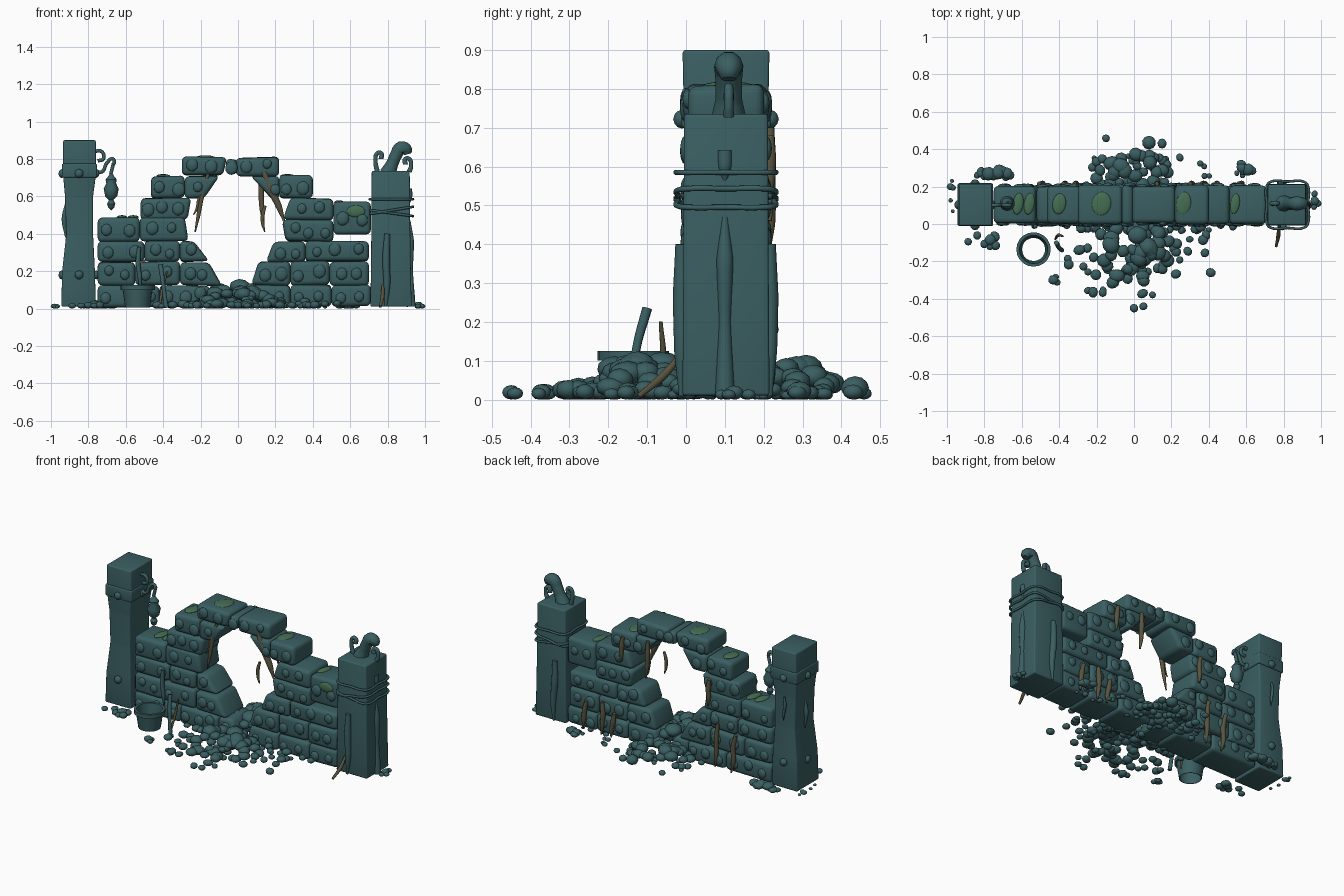
import bpy, bmesh, math, random
from mathutils import Matrix

random.seed(7)
cube = bpy.data.objects.get("Cube")
if cube:
    bpy.data.objects.remove(cube, do_unlink=True)


def material(name, rgb):
    mat = bpy.data.materials.new(name)
    mat.use_nodes = True
    color = (*rgb, 1)
    mat.diffuse_color = color
    mat.node_tree.nodes["Principled BSDF"].inputs["Base Color"].default_value = color
    return mat


STONE = material("teal stone", (.043, .114, .122))
MOSS = material("moss green", (.06, .155, .085))
VINE = material("dry brown vine", (.1, .088, .05))
MID_Y = .103
HALF = .103


def finish(name, bm, mat, bevel=0):
    """Turn a bmesh into a named object."""
    if bevel:
        bmesh.ops.bevel(bm, geom=bm.edges[:], offset=bevel, segments=3,
                        profile=.5, affect='EDGES', clamp_overlap=True)
    bmesh.ops.recalc_face_normals(bm, faces=bm.faces[:])
    mesh = bpy.data.meshes.new(name)
    bm.to_mesh(mesh)
    bm.free()
    mesh.materials.append(mat)
    obj = bpy.data.objects.new(name, mesh)
    bpy.context.collection.objects.link(obj)


def blob(bm, center, size, detail=2, turn=0):
    """Add a flattened ball to a bmesh."""
    matrix = (Matrix.Translation(center) @ Matrix.Rotation(turn, 4, 'Z')
              @ Matrix.Diagonal((*size, 1)))
    bmesh.ops.create_icosphere(bm, subdivisions=detail, radius=1, matrix=matrix)


def tube(name, points, radii, mat=STONE, cyclic=False):
    """Sweep a round section with changing radius along a soft path."""
    curve = bpy.data.curves.new(name, 'CURVE')
    curve.dimensions = '3D'
    curve.bevel_depth = 1
    curve.bevel_resolution = 3
    curve.resolution_u = 6
    curve.use_fill_caps = True
    spline = curve.splines.new('BEZIER')
    spline.bezier_points.add(len(points) - 1)
    spline.use_cyclic_u = cyclic
    for i, (bp, p) in enumerate(zip(spline.bezier_points, points)):
        bp.co = p
        bp.handle_left_type = bp.handle_right_type = 'AUTO'
        bp.radius = radii[i] if len(radii) > 1 else radii[0]
    obj = bpy.data.objects.new(name, curve)
    obj.data.materials.append(mat)
    bpy.context.collection.objects.link(obj)
    bpy.ops.object.select_all(action='DESELECT')
    obj.select_set(True)
    bpy.context.view_layer.objects.active = obj
    bpy.ops.object.convert(target='MESH')


def strand(name, x, y, top, bottom, thick, lean=0, mat=VINE):
    """Hanging or climbing tapered strand with a little wobble."""
    pts = [(x + lean * t + random.uniform(-.008, .008), y, top + (bottom - top) * t)
           for t in (0, .35, .7, 1)]
    tube(name, pts, [thick * .7, thick, thick * .85, thick * .3], mat)


def lathe(name, profile, center):
    bm = bmesh.new()
    verts = [bm.verts.new((r, 0, z)) for r, z in profile]
    edges = [bm.edges.new(pair) for pair in zip(verts, verts[1:])]
    bmesh.ops.spin(bm, geom=verts + edges, cent=(0, 0, 0), axis=(0, 0, 1),
                   angle=math.tau, steps=20, use_duplicate=False)
    bmesh.ops.remove_doubles(bm, verts=bm.verts[:], dist=.0005)
    bmesh.ops.translate(bm, verts=bm.verts[:], vec=center)
    finish(name, bm, STONE)


# Wall courses: bottom, top, block edges, slope at the broken end
courses = [
    (.01, .125, (-.75, -.42, -.15, .0), .05), (.01, .125, (.05, .28, .5, .71), .03),
    (.125, .25, (-.75, -.55, -.31, -.085), .07), (.125, .25, (.07, .28, .49, .7), .04),
    (.25, .36, (-.75, -.5, -.31, -.155), .08), (.25, .36, (.15, .36, .7), .04),
    (.36, .49, (-.75, -.525, -.265), .02), (.36, .475, (.235, .51), -.02),
    (.475, .59, (-.52, -.25), -.02), (.475, .59, (.24, .51), .04), (.4, .57, (.51, .71), 0),
    (.59, .71, (-.465, -.285, -.1), -.08), (.59, .71, (.07, .22, .4), -.11),
    (.71, .81, (-.3, -.06), -.02), (.72, .8, (-.065, -.005), 0), (.71, .81, (-.01, .22), 0),
]
studs = bmesh.new()
for low, high, ends, slope in courses:
    gap = min(ends, key=abs)
    away = math.copysign(abs(slope), sum(ends))
    for x0, x1 in zip(ends, ends[1:]):
        bm = bmesh.new()
        bmesh.ops.create_cube(bm, size=2)
        depth = HALF + random.uniform(-.006, .002)
        for v in bm.verts:
            up = v.co.z > 0
            x = x1 if v.co.x > 0 else x0
            if x == gap and slope and up == (slope > 0):
                x += away
            v.co = (x, MID_Y + v.co.y * depth,
                    (high if up else low) + random.uniform(-.006, .005))
        finish("wall_block", bm, STONE, .024)
        # Round studs on both faces, kept off the sloping ends
        a, b = (x + away * .8 if x == gap else x for x in (x0, x1))
        count = round((b - a) / .1)
        for i in range(count):
            for side in (-1, 1):
                r = random.uniform(.024, .035)
                x = a + (b - a) * (i + .5) / count + random.uniform(-.015, .015)
                z = (low + high) / 2 + random.uniform(-.015, .015)
                blob(studs, (x, MID_Y + side * depth, z), (r, .014, r * 1.1))


# Square pillars lofted through sections: height, left side, right side, half depth
def pillar(name, sections):
    bm = bmesh.new()
    rings = []
    for z, x0, x1, half in sections:
        rings.append([bm.verts.new((x, MID_Y + y, z)) for x, y in
                      ((x0, -half), (x1, -half), (x1, half), (x0, half))])
    for a, b in zip(rings, rings[1:]):
        for i in range(4):
            j = (i + 1) % 4
            bm.faces.new((a[i], a[j], b[j], b[i]))
    bm.faces.new(rings[0])
    bm.faces.new(rings[-1])
    finish(name, bm, STONE, .008)


pillar("tall_pillar", [(.01, -.945, -.76, .112), (.2, -.94, -.765, .11), (.4, -.918, -.775, .1),
                       (.6, -.925, -.775, .1), (.71, -.935, -.76, .108), (.9, -.935, -.76, .112)])
pillar("pillar_band", [(.7, -.942, -.754, .115), (.775, -.942, -.754, .115)])
pillar("short_pillar", [(.01, .708, .928, .112), (.3, .712, .922, .11), (.735, .715, .918, .108)])

# One bolt on each face of the tall pillar, at two heights
for z in (.18, .722):
    for side in (-1, 1):
        blob(studs, (-.85, MID_Y + side * .114, z), (.024, .022, .024))
        blob(studs, (-.85 + side * .092, MID_Y, z), (.018, .024, .024))
finish("round_studs", studs, STONE)

# Wires wrapped round the short pillar
for z, tilt in ((.585, .0), (.525, .06), (.51, -.05)):
    loop = [(.82 + .11 * a, MID_Y + .124 * b, z + tilt * .3 * a) for a, b in
            ((-1, 0), (-1, -.8), (-.85, -.97), (0, -1), (.85, -.97), (1, -.8), (1, 0),
             (1, .8), (.85, .97), (0, 1), (-.85, .97), (-1, .8))]
    tube("wire_loop", loop, [.007], cyclic=True)

# Bent finial and bar hooks on the short pillar
tube("bent_finial", [(.8, .11, .72), (.825, .11, .775), (.845, .11, .82), (.872, .11, .858),
                     (.9, .11, .85), (.907, .11, .825)], [.046, .034, .034, .038, .033, .02])
for x, top, turn in ((.745, .83, -1), (.915, .8, 1)):
    tube("bar_hook", [(x, .11, .73), (x + .01 * turn, .11, top - .04), (x, .11, top),
                      (x - .02 * turn, .11, top), (x - .02 * turn, .11, top - .03)],
         [.014, .012, .012, .012, .014])

# Lantern on a bracket and chain
tube("bracket", [(-.77, .1, .84), (-.73, .1, .84), (-.72, .1, .8), (-.75, .1, .79)], [.01])
tube("bracket_arm", [(-.77, .1, .74), (-.73, .1, .73), (-.7, .1, .78), (-.67, .1, .8),
                     (-.66, .1, .77)], [.01])
tube("lantern_chain", [(-.665, .11, .78), (-.68, .11, .72)], [.01])
lathe("lantern", [(0, .525), (.016, .54), (.022, .56), (.012, .58), (.032, .6), (.04, .64),
                  (.026, .67), (.03, .69), (.014, .71), (0, .735)], (-.678, .11, 0))

# Open bucket
lathe("bucket", [(.066, .005), (.08, .1), (.092, .1), (.092, .125), (.076, .125),
                 (.062, .005), (.066, .005)], (-.537, -.136, 0))

# Moss cushions on the blocks
moss = bmesh.new()
for x, z, rx, ry in ((-.175, .808, .052, .064), (.265, .708, .04, .064), (-.4, .708, .036, .056),
                     (-.62, .488, .028, .058), (-.56, .488, .028, .058), (.54, .568, .025, .055)):
    blob(moss, (x, .108, z), (rx, ry, .011), 3, -.15)
blob(moss, (.63, .003, .52), (.05, .012, .032), 3)
finish("moss_patches", moss, MOSS)

# Vines and roots: x, top, bottom, thickness, lean
FRONT, BACK = -.012, .216
for x, top, bottom, thick, lean in ((-.165, .72, .41, .013, -.06), (.14, .73, .47, .021, .1),
                                    (.14, .55, .41, .011, 0), (-.2, .62, .5, .009, -.03)):
    strand("hanging_vine", x, .015, top, bottom, thick, lean)
for x, top, bottom in ((.56, .2, .02), (.44, .22, .01), (.36, .17, .01), (-.38, .3, .02),
                       (-.5, .26, .01), (.12, .7, .46), (-.32, .57, .4), (.3, .68, .52)):
    strand("back_vine", x, BACK, top, bottom, .016, .02)
strand("wall_root", -.53, FRONT, .33, .1, .014, .01, STONE)
strand("pillar_root", .79, FRONT, .4, .01, .022, 0, STONE)
strand("pillar_root", .79, BACK, .4, .01, .022, 0, STONE)
strand("pillar_root", -.85, BACK, .6, .45, .01, 0, STONE)
tube("side_root", [(.915, .1, .47), (.92, .1, .36), (.92, .1, .2), (.925, .1, .01)],
     [.008, .022, .016, .026])
tube("side_thorn", [(.912, .1, .64), (.915, .1, .6), (.912, .1, .55)], [.02, .018, .003])
tube("outer_root", [(-.915, .1, .58), (-.93, .1, .48), (-.92, .1, .38)], [.005, .014, .005])

# Sticks leaning at the foot of the wall
tube("leaning_stick", [(-.415, -.1, .235), (-.4, -.128, .13), (-.385, -.14, .005)],
     [.013, .011, .012])
tube("leaning_twig", [(-.38, -.065, .2), (-.405, -.06, .1), (-.42, -.08, .005)],
     [.005, .009, .006], VINE)
tube("foot_twig", [(.775, 0, .13), (.772, -.06, .06), (.76, -.12, .01)], [.007, .011, .007], VINE)

# Rubble: heap through the breach and scattered stones
rubble = bmesh.new()


def stone(x, y, r, lift=0):
    size = [r * random.uniform(.85, 1.1), r * random.uniform(.85, 1.1), r * .72]
    blob(rubble, (x, y, size[2] + lift), size, 2, random.uniform(0, 3))


def heap(count, cx, cy, wide, long, height, big):
    for _ in range(count):
        a, d = random.uniform(0, math.tau), math.sqrt(random.random())
        stone(cx + wide * d * math.cos(a), cy + long * d * math.sin(a),
              random.uniform(.6, 1) * big * (1.15 - .4 * d), height * (1 - d * d))


heap(60, -.01, -.11, .25, .15, .06, .05)
heap(36, -.02, .1, .2, .13, .085, .052)
heap(40, -.02, .27, .22, .12, .055, .05)
heap(34, .0, -.13, .42, .19, 0, .038)
heap(12, 0, -.29, .24, .1, 0, .04)
heap(22, 0, .28, .4, .13, 0, .028)
heap(30, .15, -.015, .56, .02, .02, .028)
for count, x, y, wide, long, big in ((8, -.79, -.085, .1, .04, .034), (14, -.74, .27, .11, .05, .036),
                                     (6, .97, .1, .012, .07, .026), (6, .6, .3, .05, .03, .04),
                                     (8, .48, .23, .17, .05, .026), (5, -.43, -.3, .05, .02, .025),
                                     (6, -.22, -.36, .07, .02, .03), (4, -.97, .15, .012, .09, .022)):
    heap(count, x, y, wide, long, 0, big)
for x, y, r in ((0, -.45, .026), (.05, -.44, .022), (-.15, .458, .022), (.08, .435, .042),
                (.983, .11, .018), (-.982, .2, .018), (.41, -.26, .028), (.15, .43, .027)):
    stone(x, y, r)
finish("rubble", rubble, STONE)

# Smooth shading that keeps hard edges
bpy.ops.object.select_all(action='DESELECT')
for obj in bpy.context.view_layer.objects:
    obj.select_set(obj.type == 'MESH')
bpy.ops.object.shade_smooth_by_angle(angle=math.radians(40))
